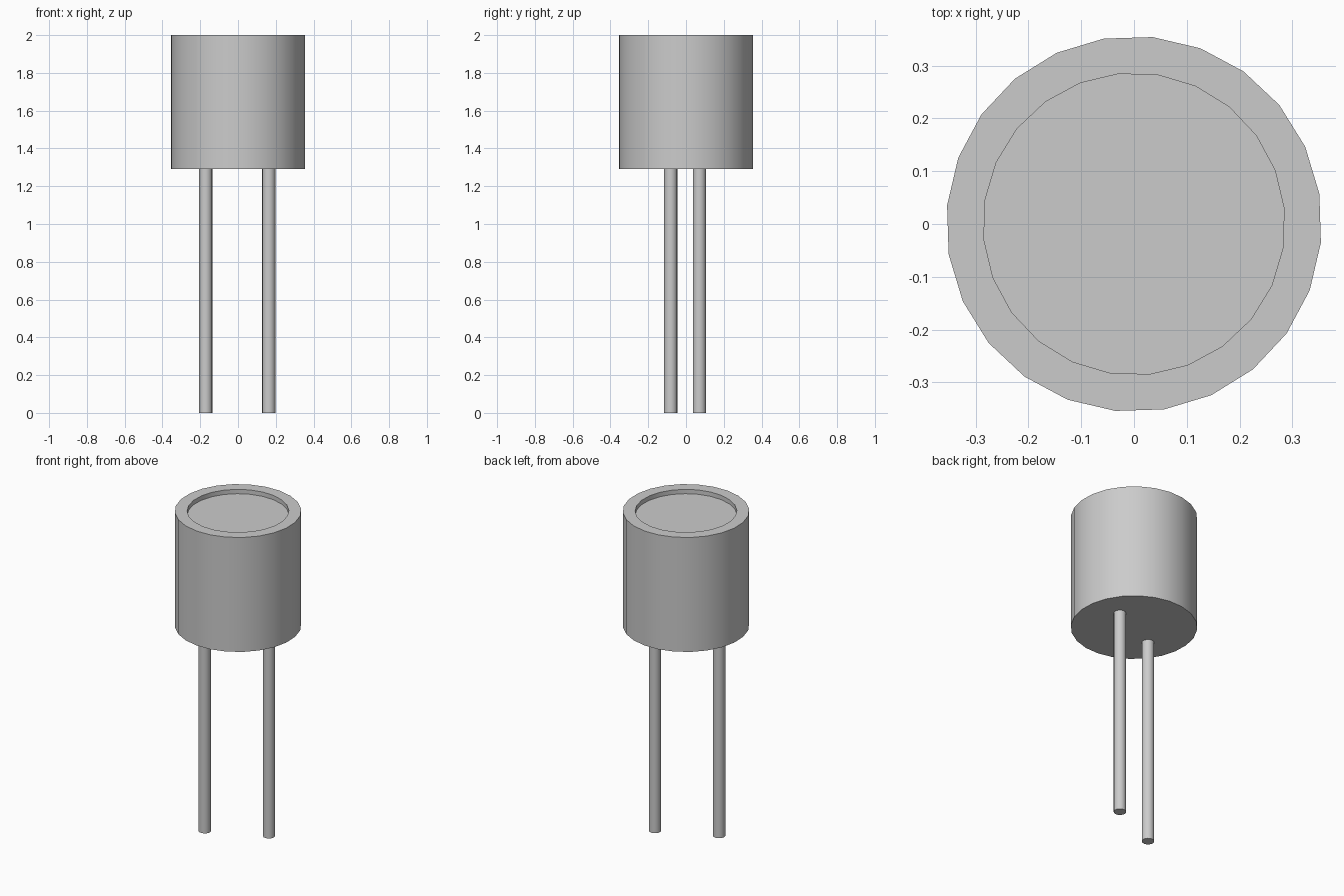
import bpy, bmesh
from math import cos, sin, pi, radians

if "Cube" in bpy.data.objects:
    bpy.data.objects.remove(bpy.data.objects["Cube"])


def lathe(name, rings, sides, x=0.0, y=0.0):
    """Capped stack of rings given as (radius, z, start angle in degrees)."""
    bm = bmesh.new()
    loops = []
    for r, z, start in rings:
        angles = [radians(start) + 2 * pi * i / sides for i in range(sides)]
        loops.append([bm.verts.new((r * cos(a), r * sin(a), z)) for a in angles])
    for lo, hi in zip(loops, loops[1:]):
        for i in range(sides):
            j = (i + 1) % sides
            bm.faces.new((lo[i], lo[j], hi[j], hi[i]))
    bm.faces.new(loops[0][::-1])
    bm.faces.new(loops[-1])
    bmesh.ops.recalc_face_normals(bm, faces=bm.faces)
    mesh = bpy.data.meshes.new(name)
    bm.to_mesh(mesh)
    bm.free()
    ob = bpy.data.objects.new(name, mesh)
    ob.location = (x, y, 0)
    bpy.context.collection.objects.link(ob)
    bpy.ops.object.select_all(action='DESELECT')
    ob.select_set(True)
    bpy.context.view_layer.objects.active = ob
    bpy.ops.object.shade_smooth_by_angle(angle=radians(30))
    return ob


# Can-shaped body with a shallow recess in its top
lathe("component_body", [
    (0.356, 1.29, 9.3),
    (0.356, 2.0, 9.3),
    (0.286, 2.0, 5.9),
    (0.286, 1.973, 5.9),
], 24)

# Two wire legs, set on a slanted line under the body
for side, x, y in (("left", -0.171, -0.081), ("right", 0.163, 0.071)):
    lathe(side + "_lead", [(0.035, 0.0, 0), (0.035, 1.30, 0)], 16, x, y)
